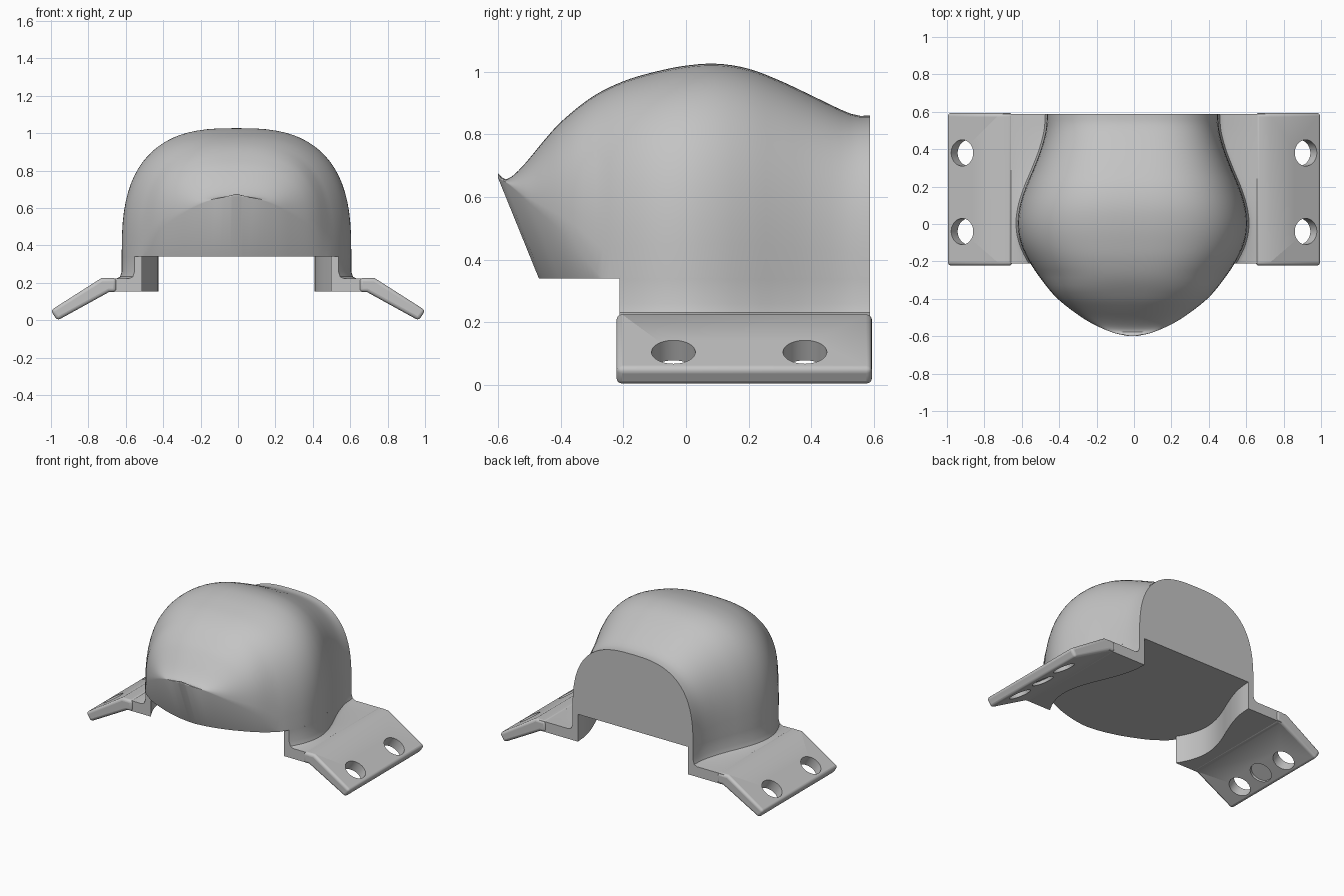
import bpy, bmesh, math
from mathutils import Vector, Matrix

if "Cube" in bpy.data.objects:
    bpy.data.objects.remove(bpy.data.objects["Cube"])

grey = bpy.data.materials.new("plain grey")
grey.use_nodes = True
grey.diffuse_color = (0.55, 0.55, 0.55, 1)
grey.node_tree.nodes["Principled BSDF"].inputs["Base Color"].default_value = (0.55, 0.55, 0.55, 1)

CX = -0.008      # body sits slightly off the centre line
FLOOR = 0.34     # underside of the body
BACK = 0.588


def smooth(points, y):
    """Smooth curve through (y, value) points."""
    n = len(points)
    y = min(max(y, points[0][0]), points[-1][0])
    i = max(k for k in range(n - 1) if points[k][0] <= y)

    def slope(k):
        a, b = points[max(k - 1, 0)], points[min(k + 1, n - 1)]
        return (b[1] - a[1]) / (b[0] - a[0])
    (y0, v0), (y1, v1) = points[i], points[i + 1]
    d = y1 - y0
    t = (y - y0) / d
    return (v0 * (2*t**3 - 3*t*t + 1) + v1 * (3*t*t - 2*t**3)
            + d * (slope(i) * (t**3 - 2*t*t + t) + slope(i + 1) * (t**3 - t*t)))


# Half width, top height and front rim height along y
WIDTH = [(-.6, .02), (-.585, .09), (-.55, .18), (-.5, .27), (-.4, .4), (-.3, .485), (-.2, .552),
         (-.1, .598), (0, .614), (.1, .602), (.2, .57), (.3, .528), (.4, .49), (.5, .464), (.59, .457)]
TOP = [(-.6, .675), (-.575, .657), (-.53, .69), (-.45, .785), (-.4, .84), (-.3, .92), (-.2, .97),
       (-.1, 1.0), (0, 1.02), (.1, 1.026), (.2, 1.01), (.3, .972), (.4, .925), (.5, .877), (.545, .861), (.59, .86)]
RIM = [(-.6, .66), (-.57, .643), (-.5, .58), (-.4, .49), (-.33, .41), (-.27, FLOOR)]


def finish(name, bm, angle=35):
    bmesh.ops.remove_doubles(bm, verts=bm.verts, dist=1e-5)
    bmesh.ops.recalc_face_normals(bm, faces=bm.faces)
    mesh = bpy.data.meshes.new(name)
    bm.to_mesh(mesh)
    bm.free()
    mesh.materials.append(grey)
    ob = bpy.data.objects.new(name, mesh)
    bpy.context.collection.objects.link(ob)
    shade(ob, angle)
    return ob


def shade(ob, angle):
    bpy.ops.object.select_all(action='DESELECT')
    ob.select_set(True)
    bpy.context.view_layer.objects.active = ob
    bpy.ops.object.shade_smooth_by_angle(angle=math.radians(angle))


def loft(name, rings, angle=35):
    """Skin closed rings and cap both ends."""
    bm = bmesh.new()
    rows = [[bm.verts.new(p) for p in ring] for ring in rings]
    n = len(rows[0])
    for a, b in zip(rows, rows[1:]):
        for i in range(n):
            j = (i + 1) % n
            bm.faces.new((a[i], a[j], b[j], b[i]))
    bm.faces.new(rows[0])
    bm.faces.new(rows[-1])
    return finish(name, bm, angle)


# Domed body: squarish arches along y, with the front undercut below the rim
rings = []
steps, arc = 56, 40
for k in range(steps + 1):
    y = -.6 + (BACK + .6) * (k / steps) ** 1.5
    w, h, r = smooth(WIDTH, y), smooth(TOP, y), smooth(RIM, y)
    power = 2 + .8 * min(1, (y + .6) / .25)
    foot_y = max(y, -.47 + (y + .6) * .6) if y < -.27 else y
    ring = [(CX + w, foot_y, FLOOR)]
    for i in range(arc + 1):
        a = math.pi * i / arc
        c, s = math.cos(a), max(math.sin(a), 0)
        ring.append((CX + math.copysign(w * abs(c) ** (2 / power), c), y,
                     r + (h - r) * s ** (2 / power)))
    ring.append((CX - w, foot_y, FLOOR))
    rings.append(ring)
loft("domed_body", rings)


def apply_modifiers(ob):
    bpy.context.view_layer.objects.active = ob
    for m in list(ob.modifiers):
        bpy.ops.object.modifier_apply(modifier=m.name)


def drill(name, x, y, z, depth, side):
    """Cylinder square to the sloping tab."""
    bm = bmesh.new()
    tilt = Matrix.Rotation(side * math.radians(31.5), 4, 'Y')
    bmesh.ops.create_cone(bm, cap_ends=True, segments=40, radius1=.07, radius2=.07, depth=depth,
                          matrix=Matrix.Translation((side * x, y, z)) @ tilt)
    ob = finish(name, bm)
    ob.hide_render = True
    return ob


for side, label in ((1, "left"), (-1, "right")):
    # Curved side wall that turns out into a level foot
    rings = []
    for k in range(33):
        y = -.212 + (BACK + .212) * k / 32
        w = smooth(WIDTH, y) + side * CX
        section = [(w - .04, .152), (.7, .152), (.7, .222), (w + .03, .222), (w + .009, .232),
                   (w, .26), (w, FLOOR + .002), (w - .04, FLOOR + .002)]
        rings.append([(side * x, y, z) for x, z in section])
    loft(label + "_side_wall", rings)

    # Sloping mounting tab with rounded edges
    outline = [(.65, .15), (.69, .15), (.966, -.002), (1.002, .052), (.73, .225), (.65, .225)]
    tab = loft(label + "_mounting_tab",
               [[(side * x, y, z) for x, z in outline] for y in (-.222, .594)])
    bevel = tab.modifiers.new("rounding", 'BEVEL')
    bevel.width, bevel.segments = .018, 4
    bevel.limit_method, bevel.angle_limit = 'ANGLE', math.radians(40)

    # Two through holes and one shallow pocket underneath
    cutters = [drill("hole_cutter", .902, -.04, .078, .3, side),
               drill("hole_cutter", .902, .38, .078, .3, side),
               drill("pocket_cutter", .868, .17, .037, .06, side)]
    for c in cutters:
        cut = tab.modifiers.new("hole", 'BOOLEAN')
        cut.operation, cut.object, cut.solver = 'DIFFERENCE', c, 'EXACT'
    apply_modifiers(tab)
    for c in cutters:
        bpy.data.objects.remove(c)
    shade(tab, 35)
